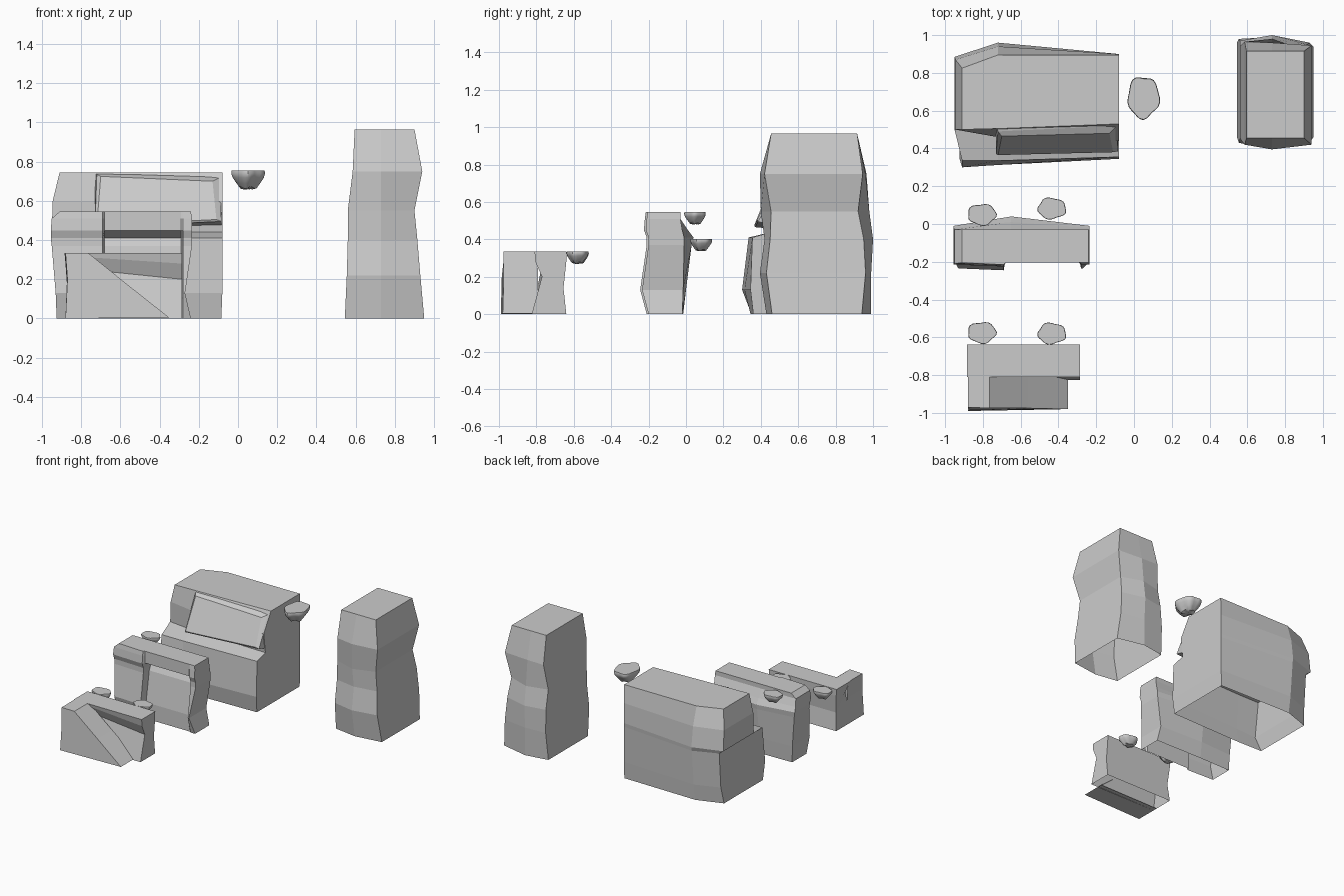
import bpy, bmesh, math


def loft(name, rings, cap_top=True, cap_bottom=False):
    """Skin a stack of equal-length rings of 3D points."""
    bm = bmesh.new()
    vs = [[bm.verts.new(p) for p in r] for r in rings]
    n = len(rings[0])
    for a, b in zip(vs, vs[1:]):
        for i in range(n):
            j = (i + 1) % n
            bm.faces.new((a[i], a[j], b[j], b[i]))
    if cap_top:
        bm.faces.new(vs[-1])
    if cap_bottom:
        bm.faces.new(vs[0][::-1])
    bmesh.ops.recalc_face_normals(bm, faces=bm.faces)
    me = bpy.data.meshes.new(name)
    bm.to_mesh(me)
    bm.free()
    ob = bpy.data.objects.new(name, me)
    bpy.context.collection.objects.link(ob)
    return ob


def level(z, pts):
    return [(x, y, z) for x, y in pts]


# Tall pillar: six-sided, weathered in and out on the way up
def pillar_ring(z, xl, xr, front, mid, back, ridge):
    return level(z, [(xl, front), (0.73, mid), (xr, front),
                     (xr, back), (0.73, ridge), (xl, back + 0.02)])


loft("tall_pillar", [
    pillar_ring(0.00, 0.545, 0.95, 0.46, 0.43, 0.94, 0.99),
    pillar_ring(0.22, 0.555, 0.93, 0.43, 0.395, 0.96, 0.99),
    pillar_ring(0.40, 0.56, 0.915, 0.45, 0.42, 0.95, 1.00),
    pillar_ring(0.55, 0.56, 0.90, 0.455, 0.40, 0.92, 0.98),
    pillar_ring(0.75, 0.585, 0.94, 0.42, 0.395, 0.945, 0.96),
    level(0.965, [(0.595, 0.455), (0.73, 0.455), (0.90, 0.455),
                  (0.90, 0.915), (0.73, 0.915), (0.595, 0.915)]),
])


# Big cliff: lower block with a front shelf, upper block set back
def cliff_ring(z, xl, fl, fr, corner, ridge, back, xr=-0.08):
    return level(z, [(xl, fl), (-0.72, (fl + fr) / 2 - 0.01), (xr, fr),
                     (xr, back), (-0.72, ridge), (xl, corner)])


loft("large_cliff", [
    cliff_ring(0.00, -0.925, 0.35, 0.36, 0.84, 0.91, 0.90, -0.085),
    cliff_ring(0.13, -0.91, 0.30, 0.345, 0.86, 0.93, 0.90, -0.12 + 0.04),
    cliff_ring(0.41, -0.91, 0.335, 0.355, 0.88, 0.955, 0.90),
    cliff_ring(0.44, -0.95, 0.50, 0.46, 0.885, 0.96, 0.90),
    cliff_ring(0.60, -0.945, 0.50, 0.44, 0.87, 0.94, 0.90),
    cliff_ring(0.745, -0.91, 0.50, 0.53, 0.825, 0.895, 0.895),
])

# Sloping slab leaning out from the upper cliff face
loft("leaning_slab", [
    [(-0.73, 0.54, 0.45), (-0.08, 0.56, 0.45), (-0.08, 0.56, 0.735), (-0.73, 0.53, 0.74)],
    [(-0.73, 0.37, 0.465), (-0.085, 0.385, 0.495), (-0.09, 0.52, 0.72), (-0.72, 0.49, 0.735)],
    [(-0.72, 0.365, 0.475), (-0.11, 0.38, 0.505), (-0.13, 0.48, 0.70), (-0.70, 0.465, 0.725)],
])


# Middle rock: recessed front panel under a lintel
def mid_ring(z, xl, xr, front, recess, back, ridge):
    return level(z, [(xl, front), (-0.69, front - 0.01), (-0.68, recess),
                     (-0.29, recess), (-0.28, front), (xr, front),
                     (xr, back), (-0.65, ridge), (xl, back)])


loft("middle_rock", [
    mid_ring(0.00, -0.925, -0.24, -0.20, -0.19, -0.02, -0.015),
    mid_ring(0.13, -0.93, -0.27, -0.235, -0.19, -0.015, 0.00),
    mid_ring(0.37, -0.95, -0.235, -0.20, -0.15, -0.01, 0.03),
    mid_ring(0.41, -0.955, -0.235, -0.20, -0.13, -0.01, 0.04),
    mid_ring(0.45, -0.955, -0.235, -0.215, -0.205, -0.02, 0.01),
    mid_ring(0.51, -0.95, -0.235, -0.21, -0.205, -0.03, -0.03),
    mid_ring(0.545, -0.91, -0.24, -0.205, -0.205, -0.03, -0.03),
])

# Front rock: back block with a slanted groove across its face
loft("front_block", [
    [(-0.88, -0.825, 0), (-0.285, -0.825, 0), (-0.285, -0.64, 0), (-0.88, -0.64, 0)],
    [(-0.87, -0.77, 0.26), (-0.285, -0.77, 0.20), (-0.285, -0.655, 0.14), (-0.87, -0.655, 0.14)],
    [(-0.88, -0.80, 0.32), (-0.285, -0.805, 0.28), (-0.285, -0.64, 0.28), (-0.88, -0.64, 0.28)],
    [(-0.885, -0.81, 0.335), (-0.285, -0.81, 0.335), (-0.285, -0.638, 0.335), (-0.885, -0.638, 0.335)],
])

# Front ramp falling from the left shoulder down to the ground
ramp_back = [(-0.88, 0), (-0.87, 0.2), (-0.88, 0.335), (-0.765, 0.335), (-0.56, 0.17), (-0.35, 0.004)]
ramp_front = [-0.99, -0.985, -0.97, -0.975, -0.975, -0.98]
ramp = loft("front_ramp", [
    [(x, -0.79, z) for x, z in ramp_back],
    [(x, y, z) for (x, z), y in zip(ramp_back, ramp_front)],
])

# Small bowl-shaped stepping ledges with a wavy outline
profile = [(0.97, 1.0), (1.0, 0.85), (0.93, 0.62), (0.7, 0.3), (0.5, 0.05), (0.25, 0.0)]


def ledge(name, x, y, top, rx, ry, h, turn=0):
    rings = []
    for r, t in reversed(profile):
        ring = []
        for i in range(28):
            a = 2 * math.pi * i / 28
            k = r * (0.94 + 0.06 * math.cos(5 * a + 0.6 + turn) + 0.03 * math.sin(3 * a + turn))
            lump = 0.06 * h * math.sin(4 * a) * (1 - t)
            ring.append((x + rx * k * math.cos(a), y + ry * k * math.sin(a), top - h * (1 - t) + lump))
        rings.append(ring)
    ob = loft(name, rings, True, True)
    bpy.ops.object.select_all(action='DESELECT')
    ob.select_set(True)
    bpy.context.view_layer.objects.active = ob
    bpy.ops.object.shade_smooth_by_angle(angle=math.radians(35))


ledge("front_ledge_left", -0.805, -0.575, 0.335, 0.08, 0.06, 0.062)
ledge("front_ledge_right", -0.435, -0.58, 0.335, 0.08, 0.06, 0.062, 2)
ledge("middle_ledge_left", -0.805, 0.05, 0.545, 0.08, 0.06, 0.062)
ledge("middle_ledge_right", -0.435, 0.082, 0.402, 0.08, 0.06, 0.062, 2)
ledge("cliff_ledge", 0.05, 0.67, 0.755, 0.09, 0.118, 0.092, 1)
